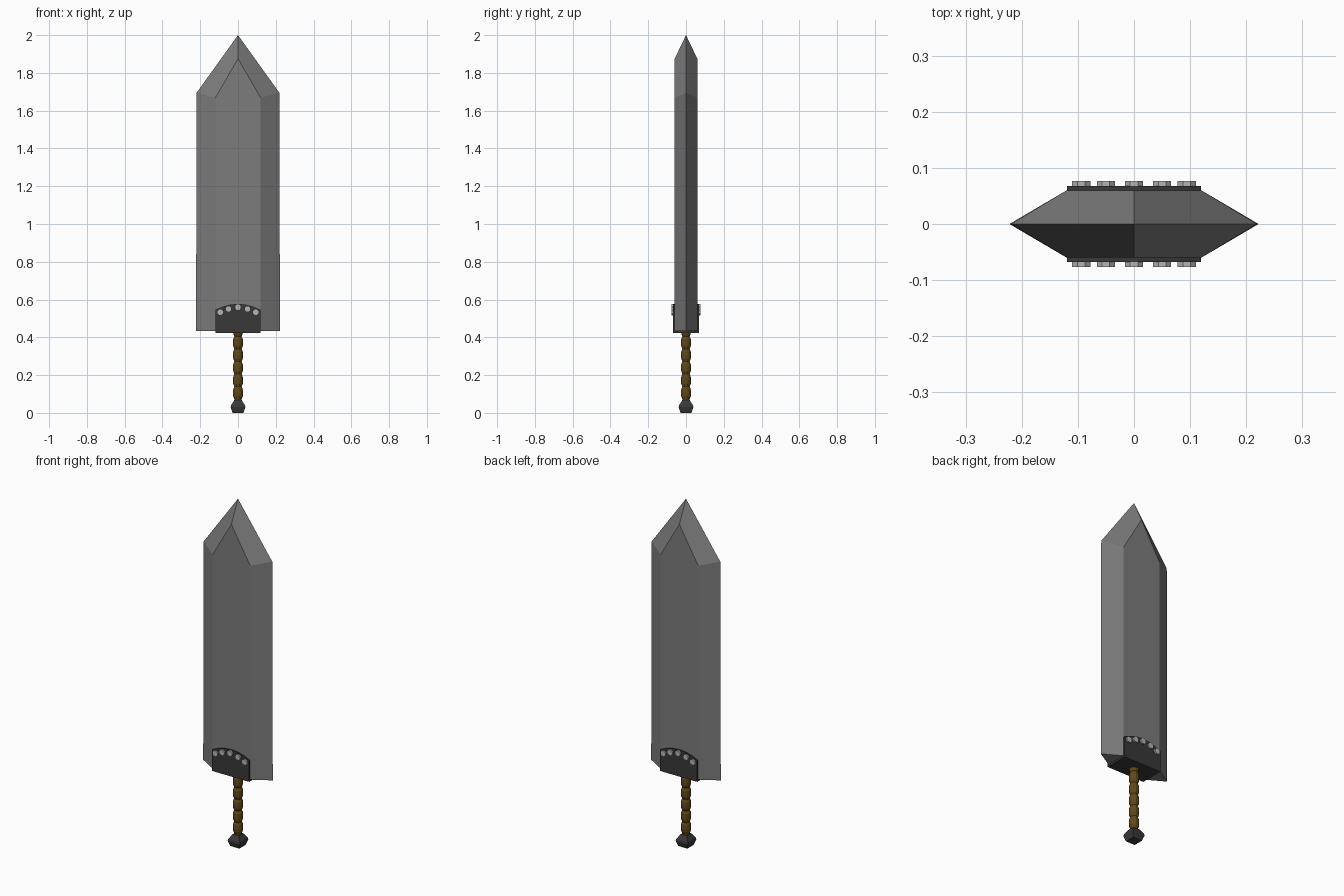
import bpy, bmesh, math
from mathutils import Matrix

if "Cube" in bpy.data.objects:
    bpy.data.objects.remove(bpy.data.objects["Cube"])


def material(name, rgb):
    m = bpy.data.materials.new(name)
    m.diffuse_color = (*rgb, 1)
    m.use_nodes = True
    m.node_tree.nodes["Principled BSDF"].inputs["Base Color"].default_value = m.diffuse_color
    return m


STEEL = material("steel", (0.2, 0.2, 0.2))
DARK = material("dark_iron", (0.04, 0.04, 0.04))
LIGHT = material("rivet_steel", (0.45, 0.47, 0.46))
LEATHER = material("leather", (0.12, 0.065, 0.01))


def finish(name, bm, mat):
    bmesh.ops.recalc_face_normals(bm, faces=bm.faces[:])
    me = bpy.data.meshes.new(name)
    bm.to_mesh(me)
    bm.free()
    me.materials.append(mat)
    ob = bpy.data.objects.new(name, me)
    bpy.context.collection.objects.link(ob)
    return ob


def lathe(name, profile, sides, turn, mat):
    """Stack of regular polygon rings (radius, z), capped at both ends."""
    bm = bmesh.new()
    rings = []
    for r, z in profile:
        rings.append([bm.verts.new((r * math.cos(turn + 2 * math.pi * i / sides),
                                    r * math.sin(turn + 2 * math.pi * i / sides), z))
                      for i in range(sides)])
    for a, b in zip(rings, rings[1:]):
        for i in range(sides):
            j = (i + 1) % sides
            bm.faces.new((a[i], a[j], b[j], b[i]))
    bm.faces.new(rings[0])
    bm.faces.new(rings[-1])
    return finish(name, bm, mat)


# Blade: hexagonal section with a bevelled point
bm = bmesh.new()
v = lambda *co: bm.verts.new(co)
tip = v(0, 0, 2.0)
edge = {s: (v(s * 0.222, 0, 0.434), v(s * 0.219, 0, 1.695)) for s in (-1, 1)}
flat = {}
for y in (-1, 1):
    apex = v(0, y * 0.06, 1.875)
    for s in (-1, 1):
        lo, hi = v(s * 0.12, y * 0.06, 0.434), v(s * 0.12, y * 0.06, 1.668)
        flat[s, y] = lo, hi
        bm.faces.new((edge[s][0], lo, hi, edge[s][1]))
        bm.faces.new((edge[s][1], hi, apex, tip))
    bm.faces.new((flat[-1, y][0], flat[1, y][0], flat[1, y][1], apex, flat[-1, y][1]))
bm.faces.new((edge[-1][0], flat[-1, -1][0], flat[1, -1][0],
              edge[1][0], flat[1, 1][0], flat[-1, 1][0]))
finish("blade", bm, STEEL)

# Collar: arched plate running right through the blade base
bm = bmesh.new()
outline = [(-0.119, 0.424), (0.119, 0.424)]
outline += [(x, 0.577 - 0.031 * (x / 0.119) ** 2)
            for x in (0.119, 0.08, 0.04, 0, -0.04, -0.08, -0.119)]
face = bm.faces.new([bm.verts.new((x, -0.068, z)) for x, z in outline])
ext = bmesh.ops.extrude_face_region(bm, geom=[face], use_keep_orig=True)
bmesh.ops.translate(bm, vec=(0, 0.136, 0),
                    verts=[g for g in ext["geom"] if isinstance(g, bmesh.types.BMVert)])
finish("collar", bm, DARK)

# Rivets: five on each side, following the arch
bm = bmesh.new()
for y in (-1, 1):
    for x, z in ((-0.094, 0.533), (-0.05, 0.55), (0, 0.559), (0.05, 0.55), (0.094, 0.533)):
        bmesh.ops.create_cone(bm, cap_ends=True, segments=8, radius1=0.0175, radius2=0.0175,
                              depth=0.02, matrix=Matrix.Translation((x, y * 0.067, z))
                              @ Matrix.Rotation(math.pi / 2, 4, 'X')
                              @ Matrix.Rotation(math.pi / 8, 4, 'Z'))
finish("rivets", bm, LIGHT)

# Grip: wrapped bands pinched at even spacing
profile = [(0.019, 0.055)]
for i in range(6):
    z = 0.073 + i * 0.0665
    profile.append((0.020, z))
    if i < 5:
        profile += [(0.026, z + 0.014), (0.027, z + 0.033), (0.026, z + 0.052)]
profile += [(0.026, 0.42), (0.026, 0.43)]
lathe("grip", profile, 12, math.pi / 12, LEATHER)

# Pommel: square faceted block
q = math.sqrt(2)
lathe("pommel", [(0.029 * q, 0), (0.039 * q, 0.031), (0.036 * q, 0.042), (0.02 * q, 0.067)],
      4, math.pi / 4, DARK)
